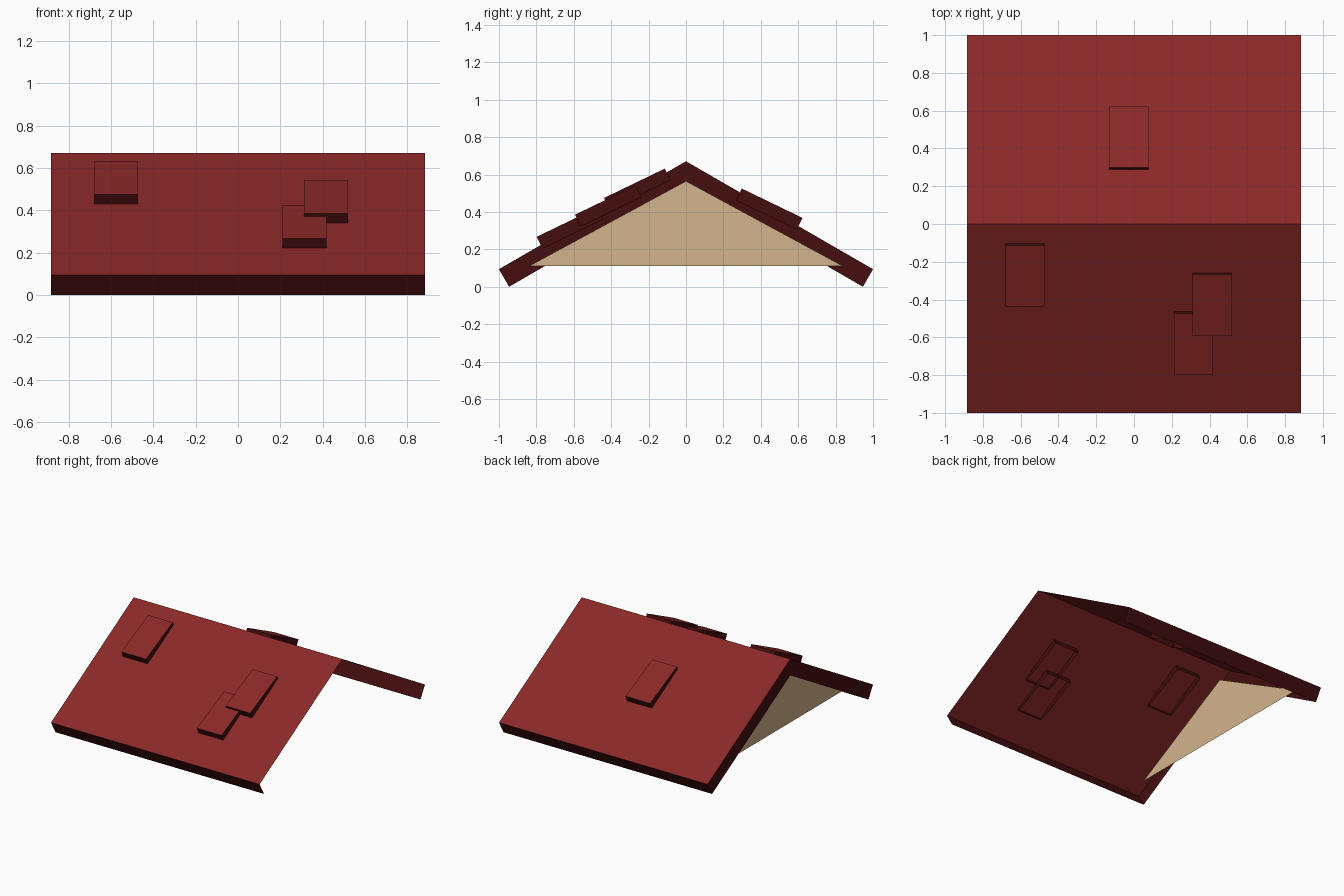
import bpy, bmesh, math
from mathutils import Matrix

if "Cube" in bpy.data.objects:
    bpy.data.objects.remove(bpy.data.objects["Cube"])


def material(name, rgb):
    m = bpy.data.materials.new(name)
    m.diffuse_color = (*rgb, 1)
    m.use_nodes = True
    m.node_tree.nodes["Principled BSDF"].inputs["Base Color"].default_value = m.diffuse_color
    return m


RED = material("roof_red", (0.258, 0.0212, 0.0212))
DARK = material("dark_red_edge", (0.058, 0.004, 0.0044))
TAN = material("tan_wall", (0.645, 0.456, 0.262))

HALF = 0.883                      # half length along the ridge
RIDGE, EAVE_Z, EAVE_IN = 0.671, 0.094, 0.946


def finish(bm, name, mats):
    me = bpy.data.meshes.new(name)
    bm.to_mesh(me)
    bm.free()
    for m in mats:
        me.materials.append(m)
    ob = bpy.data.objects.new(name, me)
    bpy.context.collection.objects.link(ob)
    return ob


# Roof shell: two slopes, eave strips and one end cap (open underneath and on the right)
bm = bmesh.new()
profile = [(-EAVE_IN, 0), (-1, EAVE_Z), (0, RIDGE), (1, EAVE_Z), (EAVE_IN, 0)]
left = [bm.verts.new((-HALF, y, z)) for y, z in profile]
right = [bm.verts.new((HALF, y, z)) for y, z in profile]
for i in range(4):
    f = bm.faces.new((left[i], right[i], right[i + 1], left[i + 1]))
    f.material_index = 1 if i in (0, 3) else 0
inner = bm.verts.new((-HALF, 0, 0.546))
for quad in ((left[0], left[1], left[2], inner), (inner, left[2], left[3], left[4])):
    bm.faces.new(quad).material_index = 1
finish(bm, "roof", [RED, DARK])

# Gable wall, set back inside the left end
bm = bmesh.new()
bm.faces.new([bm.verts.new((-0.79, y, z)) for y, z in ((-0.84, 0.11), (0, 0.565), (0.84, 0.11))])
finish(bm, "gable_wall", [TAN])

# Raised shingles: bottomless boxes, tilted a little flatter than the roof
WIDTH, RUN, DROP, THICK = 0.208, 0.325, 0.157, 0.07
LENGTH, TILT = math.hypot(RUN, DROP), math.atan2(DROP, RUN)


def shingle(name, x, upper, side):
    bm = bmesh.new()
    bmesh.ops.create_cube(bm, size=1)
    bm.normal_update()
    bmesh.ops.delete(bm, geom=[f for f in bm.faces if f.normal.z < -0.5], context='FACES_ONLY')
    for f in bm.faces:
        f.material_index = 0 if f.normal.z > 0.5 else 1
    u = upper + RUN / 2 - math.sin(TILT) * THICK / 2
    z = RIDGE - 0.577 * upper + 0.026 - DROP / 2 - math.cos(TILT) * THICK / 2
    bm.transform(Matrix.Translation((x, side * u, z))
                 @ Matrix.Rotation(-side * TILT, 4, 'X')
                 @ Matrix.Diagonal((WIDTH, LENGTH, THICK, 1)))
    finish(bm, name, [RED, DARK])


for name, x, upper, side in (("shingle_front_left", -0.577, 0.113, -1),
                             ("shingle_front_low", 0.315, 0.473, -1),
                             ("shingle_front_right", 0.415, 0.268, -1),
                             ("shingle_back", -0.028, 0.298, 1)):
    shingle(name, x, upper, side)
